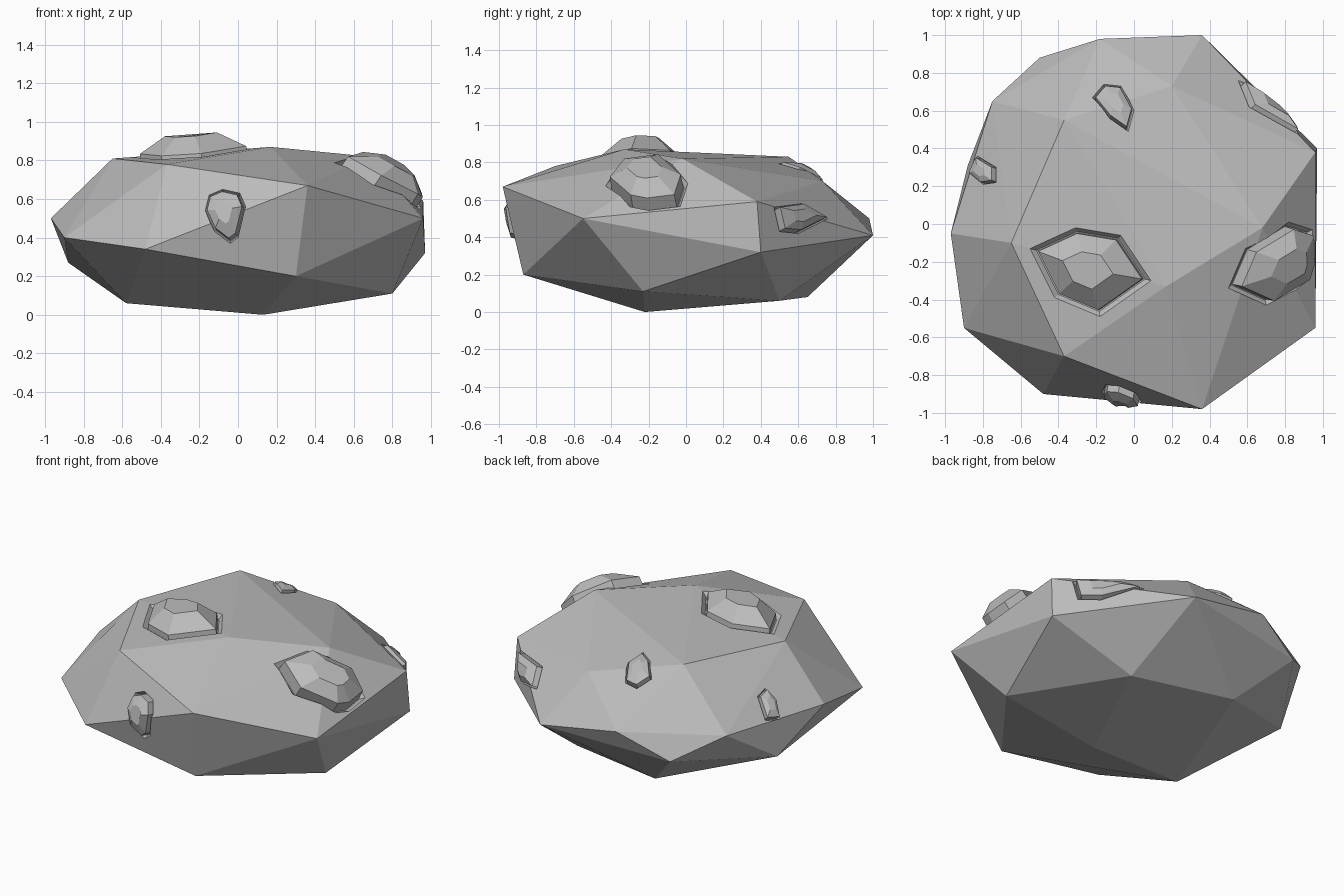
import bpy, bmesh
from mathutils import Vector
from mathutils.bvhtree import BVHTree

if "Cube" in bpy.data.objects:
    bpy.data.objects.remove(bpy.data.objects["Cube"])

stone = bpy.data.materials.new("stone_grey")
stone.use_nodes = True
stone.diffuse_color = (0.5, 0.5, 0.5, 1)
stone.node_tree.nodes["Principled BSDF"].inputs["Base Color"].default_value = (0.5, 0.5, 0.5, 1)


def add_object(name, bm):
    bmesh.ops.recalc_face_normals(bm, faces=bm.faces)
    mesh = bpy.data.meshes.new(name)
    bm.to_mesh(mesh)
    mesh.materials.append(stone)
    obj = bpy.data.objects.new(name, mesh)
    bpy.context.collection.objects.link(obj)
    return obj


# Main boulder: convex hull of its corners
corners = [
    # underside
    (.13, -.22, 0), (.8, -.23, .11), (.44, .5, .06), (-.23, .65, .08), (-.58, -.29, .06),
    # girdle
    (.3, -.87, .2), (-.48, -.9, .34), (-.9, -.55, .4), (-.97, -.05, .5), (-.88, .31, .27),
    (-.75, .65, .5), (-.5, .88, .35), (-.18, .98, .5), (.36, 1, .41), (.97, .4, .32),
    (.96, .38, .59), (.96, -.55, .5), (.36, -.98, .67),
    # crown
    (-.37, -.7, .78), (-.65, -.1, .81), (-.37, .55, .83), (.2, .73, .7), (.17, -.33, .87), (.68, -.02, .82),
]
hull = bmesh.new()
for co in corners:
    hull.verts.new(co)
bmesh.ops.convex_hull(hull, input=hull.verts)
tree = BVHTree.FromBMesh(hull)
boulder = add_object("boulder", hull)


def loft(rings):
    """Closed solid through a stack of matching rings."""
    bm = bmesh.new()
    loops = [[bm.verts.new(p) for p in ring] for ring in rings]
    for a, b in zip(loops, loops[1:]):
        for i in range(len(a)):
            j = (i + 1) % len(a)
            bm.faces.new((a[i], a[j], b[j], b[i]))
    for cap in (loops[0], loops[-1]):
        bm.faces.new(cap)
    return bm


def add_lump(name, axis, outline, shoulder, height):
    """Faceted lump in a shallow groove; the outline is projected onto the boulder along an axis."""
    axis = Vector(axis)
    base, normal = [], Vector()
    for u, v in outline:
        start = Vector((u, v, 0)) if axis.z else Vector((u, 0, v)) if axis.y else Vector((0, u, v))
        hit, n, _, _ = tree.ray_cast(start + axis * 3, -axis)
        if hit:
            base.append(hit)
            normal += n if n.dot(axis) > 0 else -n
    normal.normalize()
    centre = sum(base, Vector()) / len(base)

    def ring(scale, lift):
        return [centre + (p - centre) * scale + normal * lift for p in base]

    cutter = add_object(name + "_groove_cutter", loft([ring(.9, -.025), ring(1, 0), ring(1.02, .2)]))
    cutter.hide_render = True
    cutter.hide_viewport = True
    cutter.display_type = 'WIRE'
    cut = boulder.modifiers.new(name + "_groove", 'BOOLEAN')
    cut.operation, cut.solver, cut.object = 'DIFFERENCE', 'EXACT', cutter
    add_object(name, loft([ring(.88, -.05), ring(.86, shoulder), ring(.42, height)]))
    return cutter


UP, FRONT, LEFT = (0, 0, 1), (0, -1, 0), (1, 0, 0)
cutters = [
    add_lump("top_lump", UP, [(-.55, -.13), (-.31, -.02), (-.07, -.06), (.09, -.3), (-.18, -.49), (-.42, -.39)], .015, .1),
    add_lump("left_lump", UP, [(.5, -.34), (.59, -.13), (.82, .01), (.945, -.03), (.95, -.2), (.92, -.3), (.7, -.43)], .06, .125),
    add_lump("rear_top_lump", UP, [(-.22, .67), (-.16, .74), (-.07, .73), (0, .6), (-.03, .49), (-.13, .56)], .015, .035),
    add_lump("right_lump", UP, [(-.87, .27), (-.83, .36), (-.73, .3), (-.73, .22), (-.8, .21)], .02, .035),
    add_lump("front_lump", FRONT, [(-.17, .54), (-.15, .62), (-.08, .65), (.01, .63), (.04, .56), (0, .4), (-.04, .37), (-.12, .43)], .03, .06),
    add_lump("rear_left_lump", LEFT, [(.47, .56), (.62, .58), (.76, .5), (.6, .42), (.5, .43)], .025, .05),
]

# Bake the grooves and drop the cutters
bpy.context.view_layer.update()
carved = bpy.data.meshes.new_from_object(boulder.evaluated_get(bpy.context.evaluated_depsgraph_get()))
boulder.modifiers.clear()
boulder.data = carved
for cutter in cutters:
    bpy.data.objects.remove(cutter)
